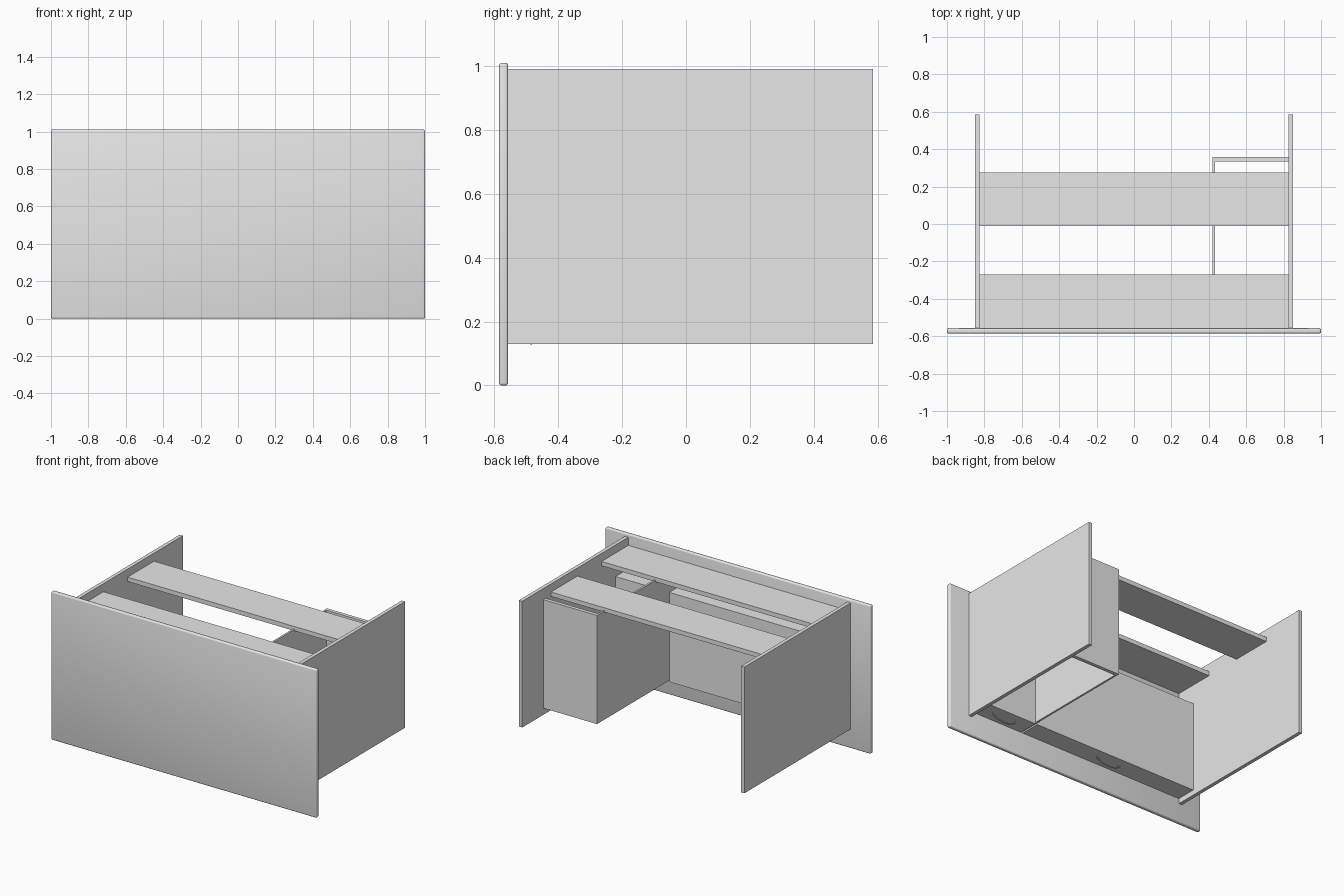
import bpy
import math
from mathutils import Vector

cube = bpy.data.objects.get("Cube")
if cube:
    bpy.data.objects.remove(cube, do_unlink=True)

grey = bpy.data.materials.new("plain_grey")
grey.use_nodes = True
grey.diffuse_color = (0.8, 0.8, 0.8, 1)
grey.node_tree.nodes["Principled BSDF"].inputs["Base Color"].default_value = (0.8, 0.8, 0.8, 1)


def box(name, x, y, z):
    """Add a box spanning the given (low, high) range on each axis."""
    low, high = (Vector(corner) for corner in zip(x, y, z))
    bpy.ops.mesh.primitive_cube_add(size=1)
    ob = bpy.context.object
    ob.name = name
    for v in ob.data.vertices:
        v.co = (low + high) / 2 + v.co * (high - low)
    ob.data.materials.append(grey)
    return ob


def handle(name, x, y, z, half_width, drop):
    """Add a thin bow handle hanging below height z."""
    curve = bpy.data.curves.new(name, "CURVE")
    curve.dimensions = "3D"
    curve.bevel_depth = 0.004
    curve.bevel_resolution = 1
    curve.use_fill_caps = True
    steps = 10
    spline = curve.splines.new("POLY")
    spline.points.add(steps)
    for i, p in enumerate(spline.points):
        a = math.pi * i / steps
        p.co = (x - half_width * math.cos(a), y, z - drop * math.sin(a), 1)
    curve.materials.append(grey)
    ob = bpy.data.objects.new(name, curve)
    bpy.context.collection.objects.link(ob)


inner, outer = 0.825, 0.85
back_of_front = -0.557

# Rounded front panel, softly shaded all over
front = box("front_panel", (-1, 1), (-0.585, back_of_front), (0, 1.01))
bevel = front.modifiers.new("rounded_edges", "BEVEL")
bevel.width = 0.008
bevel.segments = 3
bevel.limit_method = "NONE"
for poly in front.data.polygons:
    poly.use_smooth = True

# Side panels
box("left_side", (inner, outer), (back_of_front, 0.585), (0.13, 0.99))
box("right_side", (-outer, -inner), (back_of_front, 0.585), (0.13, 0.99))

# Top rails between the sides
for name, y in (("front_rail", (back_of_front, -0.27)), ("rear_rail", (-0.01, 0.275))):
    box(name, (-inner, inner), y, (0.905, 0.935))

# Pedestal: partition and back panel
box("partition", (0.42, 0.433), (back_of_front, 0.335), (0.175, 0.915))
box("pedestal_back", (0.42, inner), (0.333, 0.358), (0.175, 0.915))

# Drawer blocks behind the front, each with a bow handle underneath
for name, x in (("wide_drawer", (-inner, 0.42)), ("narrow_drawer", (0.433, inner))):
    box(name, x, (back_of_front, -0.42), (0.165, 0.775))
    handle(name + "_handle", sum(x) / 2, -0.485, 0.167, 0.09, 0.035)
